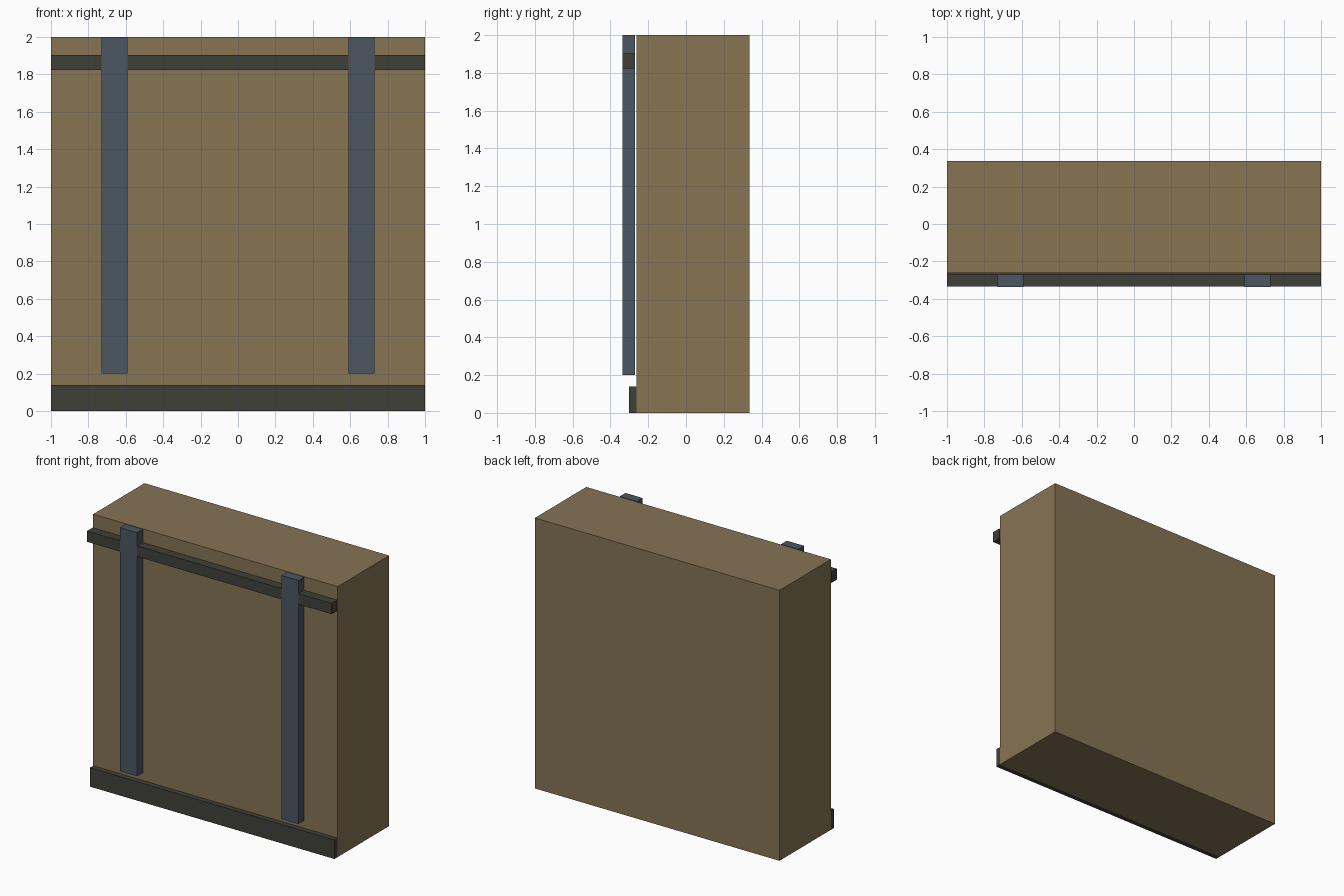
import bpy

if "Cube" in bpy.data.objects:
    bpy.data.objects.remove(bpy.data.objects["Cube"])


def material(name, rgb):
    """Flat colour given as 0-255 sRGB, stored as linear."""
    lin = [((c / 255 + 0.055) / 1.055) ** 2.4 for c in rgb]
    m = bpy.data.materials.new(name)
    m.diffuse_color = (*lin, 1)
    m.use_nodes = True
    m.node_tree.nodes["Principled BSDF"].inputs["Base Color"].default_value = m.diffuse_color
    return m


def box(name, x, y, z, mat):
    """Box spanning the given (min, max) ranges."""
    spans = (x, y, z)
    bpy.ops.mesh.primitive_cube_add(size=1, location=[(a + b) / 2 for a, b in spans])
    ob = bpy.context.object
    ob.name = name
    ob.scale = [b - a for a, b in spans]
    bpy.ops.object.transform_apply(location=False, rotation=False, scale=True)
    ob.data.materials.append(mat)
    return ob


tan = material("tan_wall", (134, 116, 84))
charcoal = material("charcoal_trim", (64, 64, 58))
slate = material("slate_blue", (76, 86, 98))

# Main wall block and the skirting along its foot
box("wall", (-1, 1), (-0.263, 0.336), (0, 2), tan)
box("skirting", (-1, 1), (-0.301, -0.263), (0, 0.14), charcoal)

# Horizontal rail, standing just clear of the wall
box("rail", (-1, 1), (-0.335, -0.27), (1.823, 1.903), charcoal)

# Pair of upright posts crossing the rail
for side, cx in (("left", -0.66), ("right", 0.66)):
    box(side + "_post", (cx - 0.07, cx + 0.07), (-0.336, -0.269), (0.2, 2), slate)
